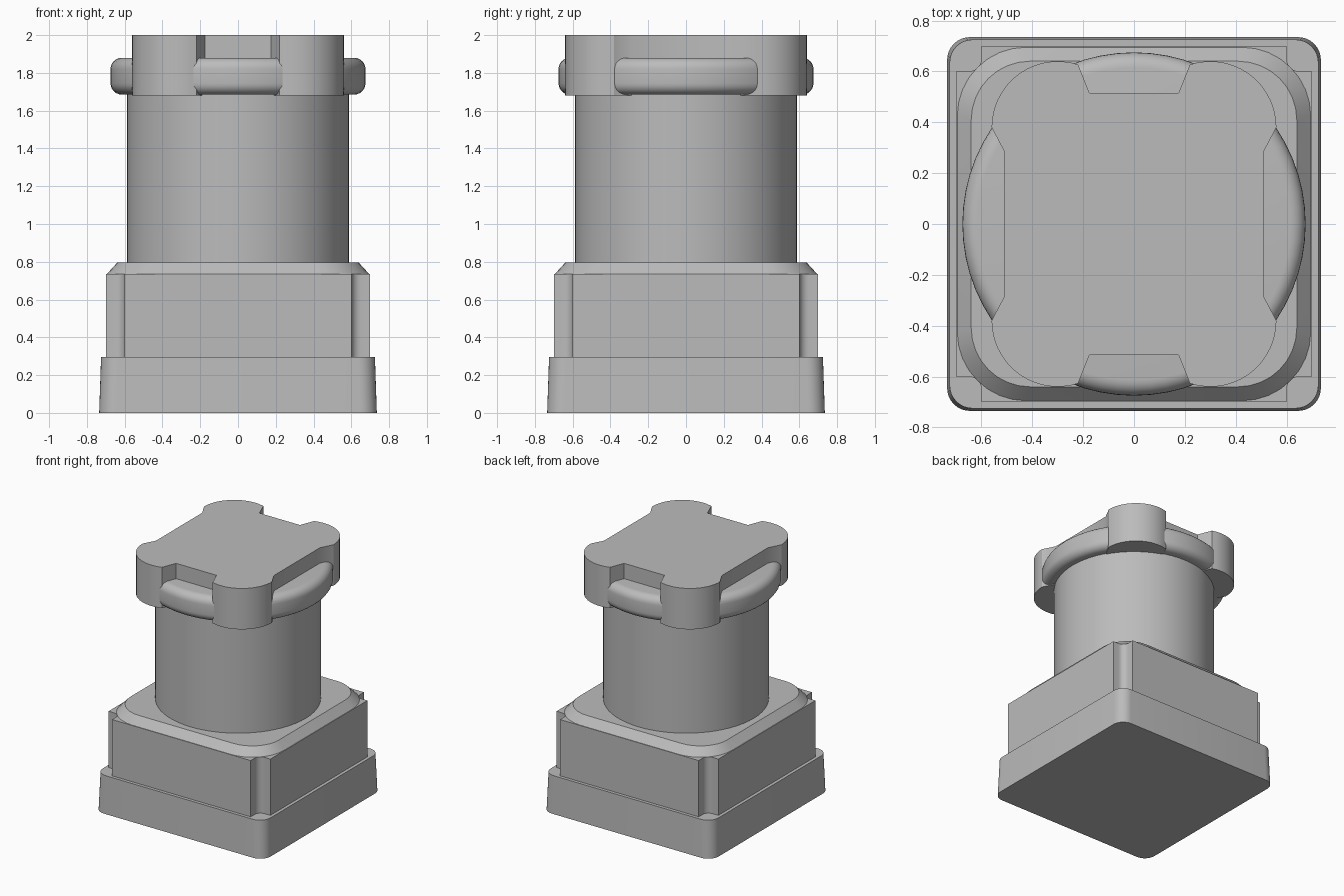
import bpy, bmesh, math

cube = bpy.data.objects.get("Cube")
if cube:
    bpy.data.objects.remove(cube, do_unlink=True)

grey = bpy.data.materials.new("plain grey")
grey.use_nodes = True
COLOUR = (0.5, 0.5, 0.5, 1)
grey.diffuse_color = COLOUR
grey.node_tree.nodes["Principled BSDF"].inputs["Base Color"].default_value = COLOUR


def loft(name, sections):
    """Solid through matching outlines: a list of (points, height)."""
    bm = bmesh.new()
    rings = [[bm.verts.new((x, y, z)) for x, y in pts] for pts, z in sections]
    n = len(rings[0])
    for low, high in zip(rings, rings[1:]):
        for i in range(n):
            j = (i + 1) % n
            bm.faces.new((low[i], low[j], high[j], high[i]))
    bm.faces.new(rings[0][::-1])
    bm.faces.new(rings[-1])
    bmesh.ops.recalc_face_normals(bm, faces=bm.faces)
    mesh = bpy.data.meshes.new(name)
    bm.to_mesh(mesh)
    bm.free()
    mesh.materials.append(grey)
    obj = bpy.data.objects.new(name, mesh)
    bpy.context.collection.objects.link(obj)
    bpy.ops.object.select_all(action='DESELECT')
    obj.select_set(True)
    bpy.context.view_layer.objects.active = obj
    bpy.ops.object.shade_smooth_by_angle(angle=math.radians(30))
    return obj


def arc(cx, cy, r, start, end, steps):
    angles = [math.radians(start + (end - start) * i / steps) for i in range(steps + 1)]
    return [(cx + r * math.cos(a), cy + r * math.sin(a)) for a in angles]


def mirror_four(quarter):
    """Repeat a first-quadrant outline, running from +x to +y, in all quadrants."""
    left = [(-x, y) for x, y in reversed(quarter)]
    return quarter + left + [(-x, -y) for x, y in quarter + left]


def rounded_square(half, r, steps=8):
    return mirror_four(arc(half - r, half - r, r, 0, 90, steps))


def circle(r, n=64):
    return arc(0, 0, r, 0, 360 - 360 / n, n - 1)


# Tapered base
loft("base", [(rounded_square(0.735, 0.09), 0), (rounded_square(0.725, 0.09), 0.295)])

# Square block with a notch down each corner
notch = [(0.7, 0.6)] + arc(0.65, 0.65, 0.05, 270, 180, 6) + [(0.6, 0.7)]
block = mirror_four(notch)
loft("block", [(block, 0.295), (block, 0.735)])

# Chamfered shoulder above the block
loft("shoulder", [(rounded_square(0.695, 0.27), 0.735), (rounded_square(0.64, 0.23), 0.795)])

# Round column
loft("column", [(circle(0.587), 0.795), (circle(0.587), 1.685)])

# Ring with rounded rims
rim = 0.06
ring = [(circle(0.675 - rim + dx), 1.685 + rim + dz) for dx, dz in arc(0, 0, rim, -90, 0, 6)]
ring += [(circle(0.675 - rim + dx), 1.88 - rim + dz) for dx, dz in arc(0, 0, rim, 0, 90, 6)]
loft("grip_ring", ring)

# Head with four round lobes and a recess on each side
lobe = [(0.51, 0.285)] + arc(0.3, 0.38, 0.26, 0, 108, 14) + [(0.175, 0.515)]
head = mirror_four(lobe)
loft("head", [(head, 1.68), (head, 2.0)])
